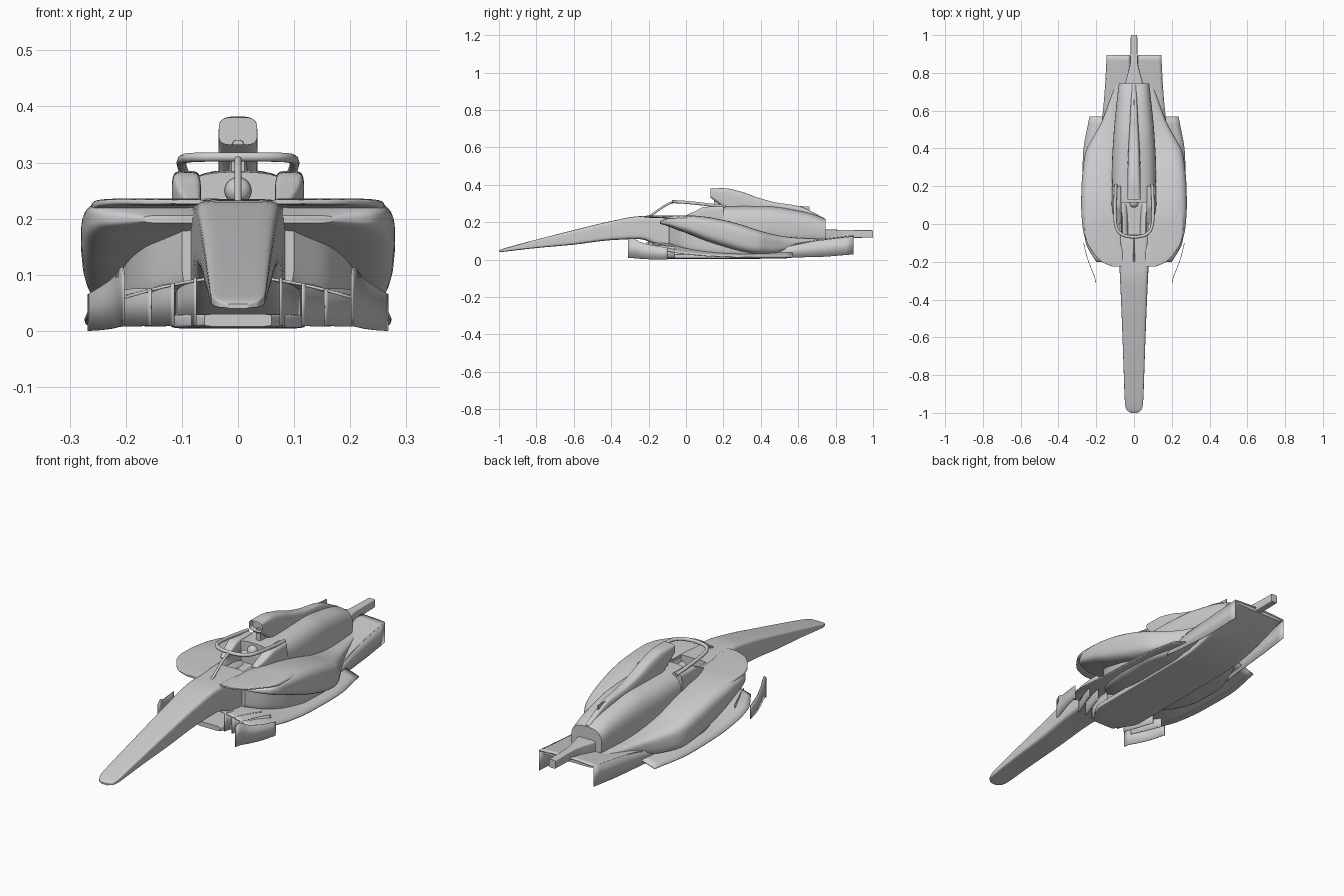
import bpy, bmesh
from math import sin, cos, pi, radians, copysign

old = bpy.data.objects.get("Cube")
if old:
    bpy.data.objects.remove(old, do_unlink=True)

grey = bpy.data.materials.new("plain grey")
grey.use_nodes = True
COLOUR = (0.61, 0.615, 0.625, 1)
grey.diffuse_color = COLOUR
next(n for n in grey.node_tree.nodes if n.type == 'BSDF_PRINCIPLED').inputs["Base Color"].default_value = COLOUR


def finish(name, bm, mirror=False, thickness=0, angle=35):
    bmesh.ops.recalc_face_normals(bm, faces=bm.faces)
    mesh = bpy.data.meshes.new(name)
    bm.to_mesh(mesh)
    bm.free()
    mesh.materials.append(grey)
    mesh.shade_smooth()
    mesh.set_sharp_from_angle(angle=radians(angle))
    obj = bpy.data.objects.new(name, mesh)
    bpy.context.collection.objects.link(obj)
    if thickness:
        mod = obj.modifiers.new("thickness", 'SOLIDIFY')
        mod.thickness, mod.offset = thickness, 0
    if mirror:
        obj.modifiers.new("mirror", 'MIRROR').use_mirror_merge = False
    return obj


def smooth(stations, steps=5):
    """Fill in stations with a curve that does not overshoot."""
    def slope(i, k):
        a, b = stations[i], stations[i + 1]
        return (b[k] - a[k]) / (b[0] - a[0])

    def tangent(i, k):
        if i == 0:
            return slope(0, k)
        if i == len(stations) - 1:
            return slope(i - 1, k)
        p, q = slope(i - 1, k), slope(i, k)
        return 2 * p * q / (p + q) if p * q > 0 else 0

    out = []
    for i in range(len(stations) - 1):
        a, b = stations[i], stations[i + 1]
        h = b[0] - a[0]
        for s in range(steps):
            t = s / steps
            u = 1 - t
            row = [a[0] + h * t]
            for k in range(1, len(a)):
                row.append(u * u * (1 + 2 * t) * a[k] + t * t * (3 - 2 * t) * b[k]
                           + h * t * u * (u * tangent(i, k) - t * tangent(i + 1, k)))
            out.append(row)
    return out + [list(stations[-1])]


def bridge(bm, rows, closed):
    n = len(rows[0])
    for a, b in zip(rows, rows[1:]):
        for i in range(n if closed else n - 1):
            j = (i + 1) % n
            bm.faces.new((a[i], a[j], b[j], b[i]))


def loft(name, stations, power=4, mirror=False, n=40, inlet=0):
    """Rounded box sections; each station is y, x min, x max, z min, z max."""
    bm = bmesh.new()
    rows = []
    for y, x0, x1, z0, z1 in smooth(stations):
        ring = []
        for i in range(n):
            a = 2 * pi * (i + 0.5) / n
            c, s = cos(a), sin(a)
            c, s = copysign(abs(c) ** (2 / power), c), copysign(abs(s) ** (2 / power), s)
            ring.append(bm.verts.new(((x0 + x1 + c * (x1 - x0)) / 2, y, (z0 + z1 + s * (z1 - z0)) / 2)))
        rows.append(ring)
    bridge(bm, rows, True)
    front = bm.faces.new(rows[0])
    bm.faces.new(rows[-1])
    if inlet:
        bmesh.ops.inset_region(bm, faces=[front], thickness=0.005)
        bmesh.ops.translate(bm, verts=front.verts, vec=(0, inlet, 0))
    return finish(name, bm, mirror)


def centred(name, stations, **kw):
    return loft(name, [(y, -w, w, a, b) for y, w, a, b in stations], **kw)


def floor_sheet(name, stations):
    """Each station is y, outer x, inner z, outer z."""
    bm = bmesh.new()
    rows = []
    for y, w, zi, zo in smooth(stations):
        ts = [i / 8 for i in range(9)]
        rows.append([bm.verts.new((0.02 + (w - 0.02) * t, y, zi + (zo - zi) * t ** 1.6)) for t in ts])
    bridge(bm, rows, False)
    return finish(name, bm, True, 0.005)


def fence(name, stations):
    """Upright sheet; each station is y, x, z min, z max."""
    bm = bmesh.new()
    rows = [[bm.verts.new((x, y, z)) for z in (a, b)] for y, x, a, b in smooth(stations)]
    bridge(bm, rows, False)
    return finish(name, bm, True, 0.003)


def tube(name, points, radius):
    curve = bpy.data.curves.new(name, 'CURVE')
    curve.dimensions = '3D'
    curve.bevel_depth, curve.bevel_resolution, curve.use_fill_caps = radius, 3, True
    spline = curve.splines.new('NURBS')
    spline.points.add(len(points) - 1)
    for p, co in zip(spline.points, points):
        p.co = (*co, 1)
    spline.use_endpoint_u, spline.order_u, spline.resolution_u = True, 4, 6
    curve.materials.append(grey)
    obj = bpy.data.objects.new(name, curve)
    bpy.context.collection.objects.link(obj)
    bpy.ops.object.select_all(action='DESELECT')
    obj.select_set(True)
    bpy.context.view_layer.objects.active = obj
    bpy.ops.object.convert(target='MESH')


# Nose and driver cell, with the cockpit cut out
cell = centred("nose_and_cell", [
    (-1, .018, .04, .048), (-.985, .038, .041, .056), (-.95, .048, .045, .067), (-.8, .054, .062, .107),
    (-.6, .061, .08, .158), (-.4, .069, .104, .206), (-.25, .076, .11, .232), (-.1, .083, .05, .235),
    (.05, .09, .02, .235), (.22, .09, .02, .24)], power=7)
bm = bmesh.new()
bmesh.ops.create_cube(bm, size=1)
bmesh.ops.scale(bm, verts=bm.verts, vec=(.13, .17, .1))
bmesh.ops.translate(bm, verts=bm.verts, vec=(0, .03, .23))
cutter = finish("cockpit_cutter", bm)
cutter.hide_render = True
cutter.display_type = 'WIRE'
cutter.hide_set(True)
cut = cell.modifiers.new("cockpit", 'BOOLEAN')
cut.object, cut.operation, cut.solver = cutter, 'DIFFERENCE', 'EXACT'

# Cockpit sides and headrest
loft("cockpit_side", [(0, .068, .095, .2, .236), (.05, .066, .11, .2, .26), (.1, .066, .118, .18, .282),
                      (.2, .066, .118, .18, .285)], power=5, mirror=True)
bm = bmesh.new()
bmesh.ops.create_uvsphere(bm, u_segments=20, v_segments=12, radius=.024)
bmesh.ops.translate(bm, verts=bm.verts, vec=(0, .11, .25))
finish("headrest", bm)

# Engine cover, air intake and spine fin
centred("engine_cover", [(.115, .112, .14, .283), (.3, .117, .08, .287), (.45, .11, .07, .285),
                         (.58, .099, .07, .266), (.68, .088, .075, .243), (.745, .08, .08, .217)], power=2.8)
centred("air_intake", [(.13, .034, .332, .38), (.2, .035, .28, .382), (.3, .034, .2, .362),
                       (.38, .031, .2, .333), (.48, .026, .2, .306), (.6, .019, .2, .287),
                       (.74, .012, .15, .222)], power=4, inlet=.03)
centred("intake_pillar", [(.15, .012, .23, .34), (.22, .02, .23, .34)])
centred("spine_fin", [(.5, .003, .25, .29), (.66, .003, .25, .284)], power=8)

# Sidepods, overhanging intake lips and undercut lower body
loft("sidepod", [
    (-.14, .06, .17, .192, .206), (-.1, .06, .243, .18, .22), (-.05, .06, .267, .16, .235),
    (.02, .06, .276, .135, .236), (.1, .07, .28, .103, .23), (.2, .085, .278, .07, .212),
    (.3, .085, .27, .042, .186), (.38, .08, .257, .03, .159), (.46, .065, .216, .03, .137),
    (.54, .05, .172, .045, .122), (.66, .03, .127, .06, .113), (.745, .03, .1, .07, .11)],
    power=3.4, mirror=True)
loft("intake_lip", [
    (-.225, .06, .115, .226, .234), (-.2, .06, .172, .224, .235), (-.15, .06, .218, .223, .236),
    (-.1, .07, .248, .219, .236), (-.05, .07, .26, .21, .236), (.02, .075, .262, .2, .235),
    (.1, .08, .25, .19, .228)], power=4, mirror=True)
loft("lower_body", [
    (-.09, .03, .1, .08, .205), (-.02, .03, .165, .05, .205), (.08, .03, .205, .025, .195),
    (.2, .03, .225, .015, .15), (.32, .03, .225, .015, .12), (.42, .03, .2, .015, .1),
    (.56, .03, .15, .04, .1), (.74, .02, .09, .08, .11)], power=5, mirror=True)

# Floor, diffuser and plank
floor_sheet("floor", [(-.2, .2, .095, .06), (-.1, .255, .09, .045), (0, .268, .08, .03),
                      (.15, .273, .07, .018), (.36, .27, .06, .013), (.57, .235, .06, .013)])
floor_sheet("diffuser", [(.5, .175, .07, .05), (.6, .163, .09, .085), (.75, .15, .11, .105),
                         (.895, .143, .128, .122)])
fence("diffuser_wall", [(.45, .18, .012, .03), (.55, .168, .012, .07), (.7, .154, .014, .1),
                        (.895, .143, .028, .124)])
centred("plank", [(-.22, .06, .008, .03), (-.1, .12, .004, .03), (.5, .12, .005, .03),
                  (.65, .125, .025, .06), (.8, .13, .075, .1), (.89, .13, .11, .126)], power=8)

# Floor fences and outer turning vanes
for i, (x, spread) in enumerate([(.075, .035), (.115, .05), (.155, .06)]):
    fence(f"floor_fence_{i + 1}", [(-.21, x, .01, .095 - .01 * i),
                                   (-.15, x + spread * .4, .008, .088 - .006 * i), (-.06, x + spread, .008, .07)])
fence("outer_vane", [(-.31, .203, .008, .1), (-.29, .206, .008, .114), (-.24, .225, .004, .092),
                     (-.17, .25, .001, .075), (-.1, .267, 0, .065)])

# Halo guard
arm = [(.096, .21, .283), (.1, .14, .291), (.102, .05, .302), (.098, -.03, .309), (.055, -.07, .31)]
tube("halo_ring", arm + [(-x, y, z) for x, y, z in reversed(arm)], .0085)
tube("halo_pillar", [(0, -.058, .309), (0, -.1, .305), (0, -.145, .265), (0, -.2, .228)], .006)

# Rear crash structure
centred("crash_structure", [(.7, .06, .09, .16), (.78, .038, .1, .16), (.86, .02, .115, .159),
                            (1, .017, .118, .157)], power=8)
